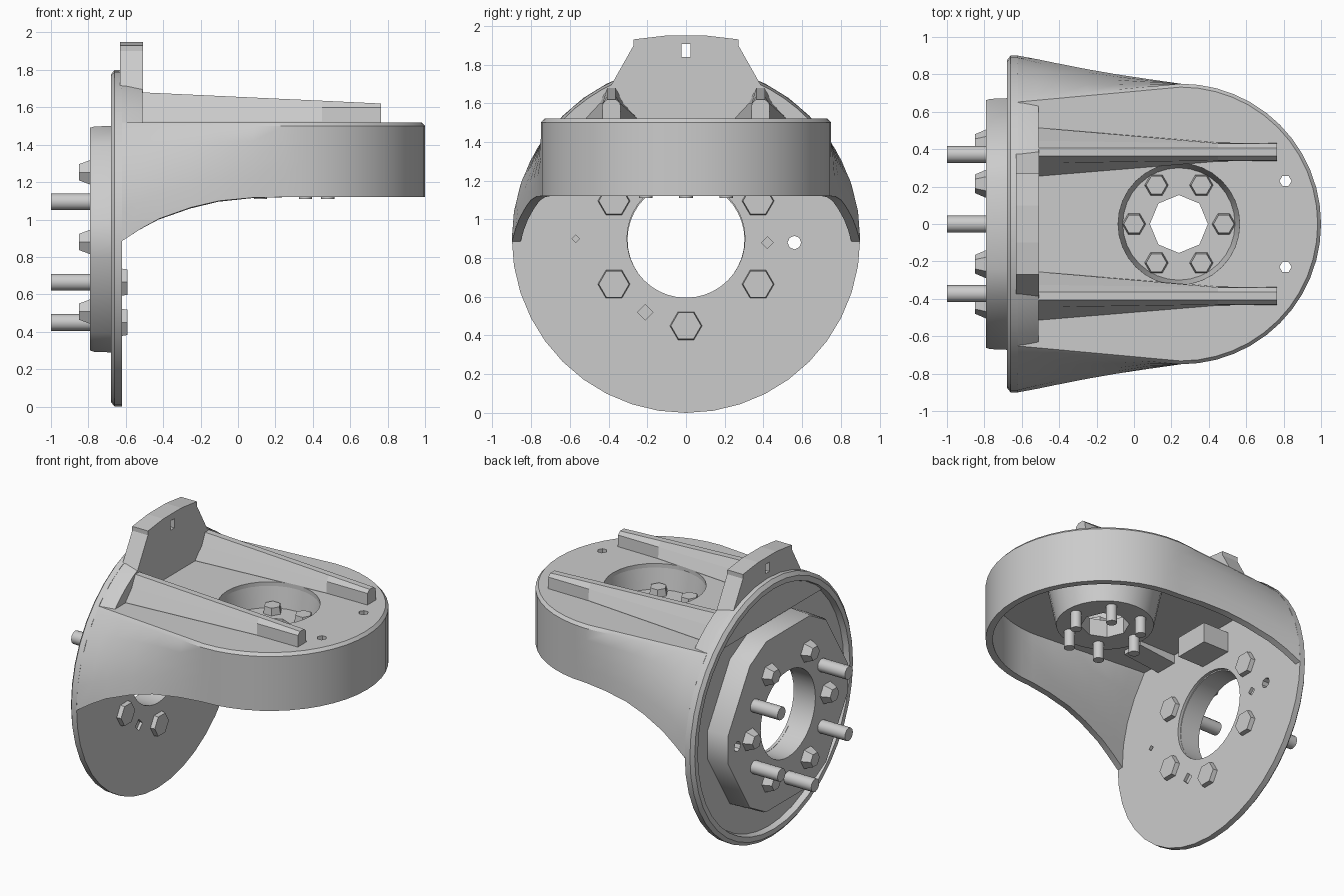
import bpy, bmesh
from math import pi, cos, sin, sqrt, radians

cube = bpy.data.objects.get("Cube")
if cube:
    bpy.data.objects.remove(cube, do_unlink=True)

grey = bpy.data.materials.new("plain_grey")
grey.use_nodes = True
grey.diffuse_color = (0.6, 0.6, 0.6, 1)
grey.node_tree.nodes["Principled BSDF"].inputs["Base Color"].default_value = (0.6, 0.6, 0.6, 1)

MID = 0.88      # height of the bore axis
CUP_X = 0.24    # position of the vertical cup axis
PLATE = 1.52    # height of the top plate


def activate(ob):
    bpy.ops.object.select_all(action="DESELECT")
    ob.select_set(True)
    bpy.context.view_layer.objects.active = ob


def finish(name, bm, recalc=True):
    if recalc:
        bmesh.ops.recalc_face_normals(bm, faces=bm.faces)
    me = bpy.data.meshes.new(name)
    bm.to_mesh(me)
    bm.free()
    me.materials.append(grey)
    ob = bpy.data.objects.new(name, me)
    bpy.context.collection.objects.link(ob)
    return ob


def smooth(ob, angle=32):
    activate(ob)
    bpy.ops.object.shade_smooth_by_angle(angle=radians(angle))


def loft(name, sections):
    """Solid skin through equal-length closed sections, capped at both ends."""
    bm = bmesh.new()
    rings = [[bm.verts.new(p) for p in s] for s in sections]
    n = len(rings[0])
    for a, b in zip(rings, rings[1:]):
        for i in range(n):
            j = (i + 1) % n
            bm.faces.new((a[i], a[j], b[j], b[i]))
    bm.faces.new(rings[0])
    bm.faces.new(rings[-1])
    return finish(name, bm)


def rod(name, axis, u, v, lo, hi, r, r2=None, sides=12):
    """Round bar along x (u, v = y, z) or along z (u, v = x, y)."""
    r2 = r if r2 is None else r2
    secs = []
    for h, rad in ((lo, r), (hi, r2)):
        ring = [(u + rad * cos(2 * pi * i / sides), v + rad * sin(2 * pi * i / sides))
                for i in range(sides)]
        secs.append([(h, p, q) if axis == "x" else (p, q, h) for p, q in ring])
    return loft(name, secs)


def lathe(name, profile, place, sides):
    """Closed (radius, height) profile turned about an axis."""
    bm = bmesh.new()
    rings = [[bm.verts.new(place(r * cos(2 * pi * i / sides), r * sin(2 * pi * i / sides), h))
              for r, h in profile] for i in range(sides)]
    n = len(profile)
    for i in range(sides):
        a, b = rings[i], rings[(i + 1) % sides]
        for k in range(n):
            bm.faces.new((a[k], a[(k + 1) % n], b[(k + 1) % n], b[k]))
    return finish(name, bm)


def cut(ob, *cutters):
    for c in cutters:
        c.hide_render = True
        mod = ob.modifiers.new("cut", "BOOLEAN")
        mod.operation, mod.solver, mod.object = "DIFFERENCE", "EXACT", c
        activate(ob)
        bpy.ops.object.modifier_apply(modifier=mod.name)
        bpy.data.objects.remove(c, do_unlink=True)


def box(name, x, y, z):
    return loft(name, [[(h, y[0], z[0]), (h, y[1], z[0]), (h, y[1], z[1]), (h, y[0], z[1])]
                       for h in x])


# Round flange with a raised rim on its back and small holes
flange = lathe("flange", [(0.305, -0.64), (0.83, -0.64), (0.84, -0.68), (0.875, -0.68),
                          (0.9, -0.66), (0.9, -0.62), (0.305, -0.62)],
               lambda u, v, h: (h, u, v + 0.9), 40)
for y, z, r, sides in ((0.56, MID, 0.035, 8), (0.42, MID, 0.03, 4),
                       (-0.21, 0.52, 0.04, 4), (-0.57, 0.9, 0.02, 4)):
    cut(flange, rod("small_hole_cutter", "x", y, z, -0.9, -0.5, r, sides=sides))
smooth(flange)

# Lobed hub behind the flange, slightly wider than tall
angles = [radians(60 * k + d) for k in range(6) for d in (-9, 9)]
hub = loft("hub", [[(x, 1.05 * r * cos(a), 0.895 + r * sin(a)) for a in angles]
                   for x, r in ((-0.79, 0.638), (-0.77, 0.645), (-0.64, 0.65))])
cut(hub, rod("bore_cutter", "x", 0, 0.895, -0.9, -0.5, 0.302, sides=40),
    rod("small_hole_cutter", "x", 0.56, MID, -0.9, -0.5, 0.035, sides=8))
smooth(hub)

# Flange bolts (the top place is left empty) and nuts on the hub
for k in range(6):
    a = radians(60 * k + 30)
    y, z = 0.43 * cos(a), MID + 0.43 * sin(a)
    if k != 1:
        smooth(rod("flange_pin", "x", y, z, -1.0, -0.62, 0.045))
        rod("flange_bolt_head", "x", y, z, -0.63, -0.59, 0.085, 0.078, 6)
    a = radians(60 * k)
    rod("hub_nut", "x", 0.43 * cos(a), MID + 0.43 * sin(a), -0.85, -0.78, 0.05, 0.08, 6)

# Hollow arm: walls swept round a D-shaped outline, closed by the top plate
lower_edge = [(-0.62, 0.885), (-0.52, 0.95), (-0.42, 1.005), (-0.25, 1.065),
              (-0.1, 1.1), (0.08, 1.117), (0.25, 1.12)]
levels = [0, 0.25, 0.5, 0.75, 0.95, 1]


def wall_column(x, low, side):
    t = (x + 0.62) / 0.87
    col = []
    for f in levels:
        z = low + (PLATE - low) * f
        y = (1 - t) * sqrt(0.81 - (z - 0.9) ** 2) + t * 0.75
        col.append((x, side * (y - (0.018 * t if f == 1 else 0)), z))
    return col


right_side = [wall_column(x, z, -1) for x, z in lower_edge]
left_side = [wall_column(x, z, 1) for x, z in reversed(lower_edge)]
nose = []
for i in range(1, 24):
    a = -pi / 2 + pi * i / 24
    radii = [0.732 if f == 1 else 0.75 for f in levels]
    nose.append([(0.25 + r * cos(a), r * sin(a), 1.12 + 0.4 * f)
                 for f, r in zip(levels, radii)])
bm = bmesh.new()
cols = [[bm.verts.new(p) for p in c] for c in right_side + nose + left_side]
for a, b in zip(cols, cols[1:]):
    for k in range(len(levels) - 1):
        bm.faces.new((a[k], b[k], b[k + 1], a[k + 1]))
bm.faces.new([c[-1] for c in cols])
arm = finish("arm_shell", bm, recalc=False)
shell = arm.modifiers.new("thickness", "SOLIDIFY")
shell.thickness, shell.offset = 0.045, -1
activate(arm)
bpy.ops.object.modifier_apply(modifier=shell.name)
cut(arm, rod("cup_cutter", "z", CUP_X, 0, 1.4, 1.6, 0.325, sides=32),
    *[rod("plate_hole_cutter", "z", 0.81, s * 0.23, 1.4, 1.6, 0.032, sides=6) for s in (-1, 1)])
smooth(arm)

# Sunken cup with an eight-sided hole and a ring of bolts
cup = lathe("cup", [(0.33, PLATE), (0.3, 1.35), (0.1, 1.35), (0.1, 1.23),
                    (0.31, 1.23), (0.36, 1.48)],
            lambda u, v, h: (CUP_X + u, v, h), 32)
cut(cup, rod("cup_hole_cutter", "z", CUP_X, 0, 1.1, 1.4, 0.155, sides=8))
smooth(cup)
for k in range(6):
    a = radians(60 * k)
    x, y = CUP_X + 0.24 * cos(a), 0.24 * sin(a)
    rod("cup_bolt_head", "z", x, y, 1.34, 1.4, 0.065, 0.055, 6)
    smooth(rod("cup_pin", "z", x, y, 1.11, 1.25, 0.035))

# Shoulder of the flange standing above the plate
arc = [radians(43.5 + 93 * i / 16) for i in range(17)]
shoulder = loft("shoulder", [[(x, r * cos(a), 0.9 + r * sin(a)) for a in arc]
                             for x, r in ((-0.66, 0.898), (-0.6, 0.897), (-0.51, 0.885))])
smooth(shoulder)

# Upright tab with a small slot
half = [(0.45, 1.58), (0.4, 1.67), (0.27, 1.9), (0.27, 1.93), (0.1, 1.95)]
outline = half + [(-y, z) for y, z in reversed(half)]
tab = loft("upright_tab", [[(x, y, z) for y, z in outline] for x in (-0.63, -0.508)])
cut(tab, box("tab_slot_cutter", (-0.8, -0.4), (-0.022, 0.022), (1.84, 1.905)))

# Rails on the plate: narrow ridge, low foot flaring toward the tab
for side in (-1, 1):
    secs = []
    for x, foot, flank, top in ((-0.52, 0.13, 0.06, 1.68), (0.45, 0.05, 0.046, 1.635),
                                (0.765, 0.047, 0.045, 1.62)):
        wall = [(foot, 1.5), (foot, 1.525), (flank, 1.6), (0.022, top)]
        secs.append([(x, side * 0.385 + d, z)
                     for d, z in wall + [(-d, z) for d, z in reversed(wall)]])
    loft("rail", secs)
    # Wedge under the rail root, inside the arm
    loft("rail_wedge", [[(x, side * 0.42 + d, z) for d, z in
                         ((-0.08, low), (0.08, low), (0.08, 1.49), (-0.08, 1.49))]
                        for x, low in ((-0.63, 1.42), (-0.34, 1.45))])

# Boss on the flange inside the arm, in the empty bolt place
box("inner_boss", (-0.63, -0.42), (-0.06, 0.19), (1.27, 1.41))
